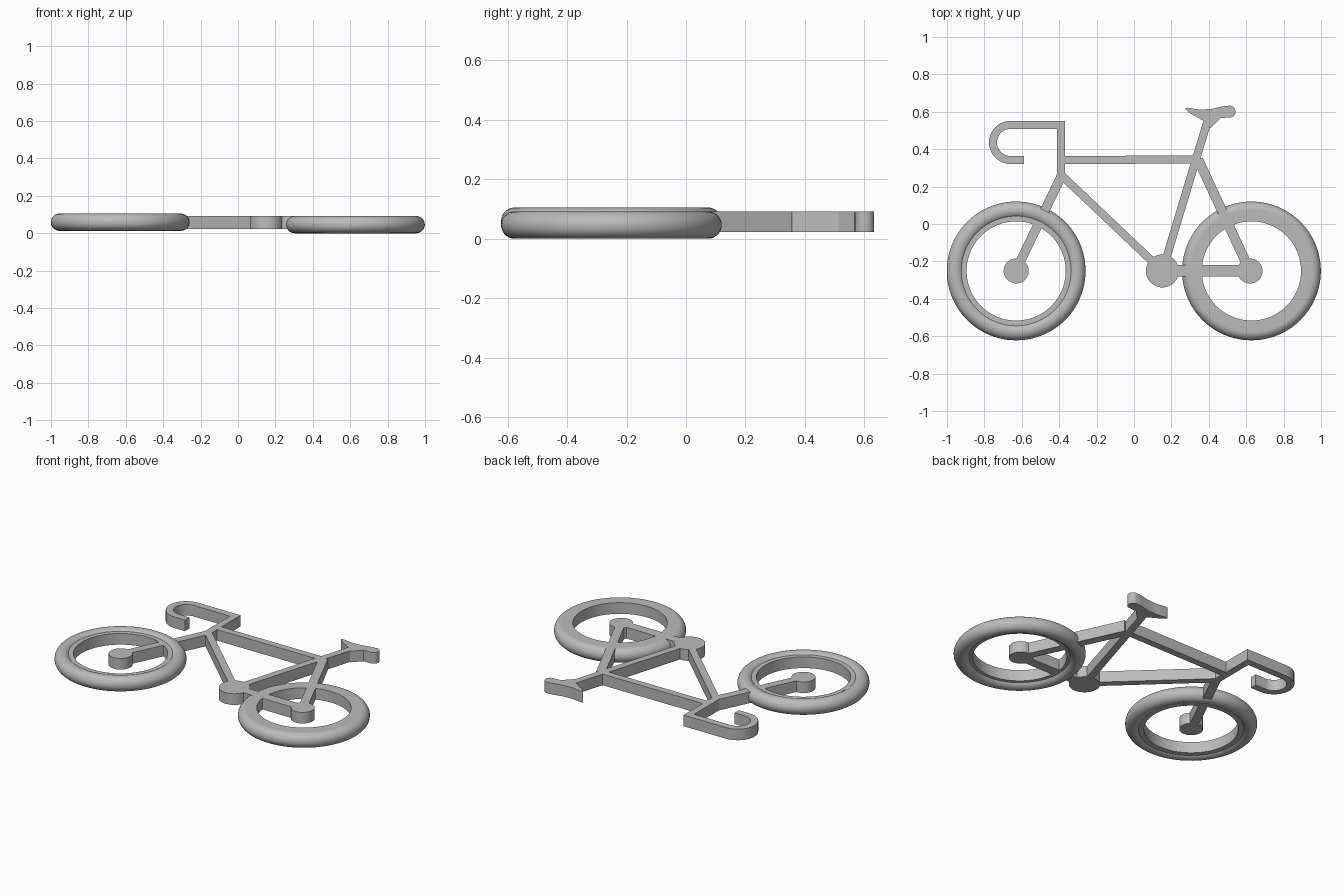
import bpy, bmesh
from math import radians, sin, cos, pi
from mathutils import Vector

if "Cube" in bpy.data.objects:
    bpy.data.objects.remove(bpy.data.objects["Cube"])

GREY = bpy.data.materials.new("plain_grey")
GREY.use_nodes = True
GREY.diffuse_color = (0.5, 0.5, 0.5, 1)
GREY.node_tree.nodes["Principled BSDF"].inputs["Base Color"].default_value = (0.5, 0.5, 0.5, 1)

LOW, HIGH = 0.023, 0.092      # bottom and top of the flat frame
AXLE_Y = -0.251
TUBE = 0.043                  # frame tube width


def finish(name, bm):
    """Turn a bmesh into a named, shaded object."""
    bmesh.ops.recalc_face_normals(bm, faces=bm.faces)
    mesh = bpy.data.meshes.new(name)
    bm.to_mesh(mesh)
    bm.free()
    mesh.materials.append(GREY)
    obj = bpy.data.objects.new(name, mesh)
    bpy.context.collection.objects.link(obj)
    bpy.ops.object.select_all(action='DESELECT')
    obj.select_set(True)
    bpy.context.view_layer.objects.active = obj
    bpy.ops.object.shade_smooth_by_angle(angle=radians(30))
    return obj


def plate(name, outline):
    """Flat outline raised to the frame thickness."""
    bm = bmesh.new()
    face = bm.faces.new([bm.verts.new((x, y, LOW)) for x, y in outline])
    top = bmesh.ops.extrude_face_region(bm, geom=[face])["geom"]
    verts = [v for v in top if isinstance(v, bmesh.types.BMVert)]
    bmesh.ops.translate(bm, verts=verts, vec=(0, 0, HIGH - LOW))
    return finish(name, bm)


def strip(name, path, width=TUBE):
    """Plate of constant width along a path."""
    pts = [Vector(p) for p in path]
    left, right = [], []
    for i, p in enumerate(pts):
        along = (pts[min(i + 1, len(pts) - 1)] - pts[max(i - 1, 0)]).normalized()
        side = Vector((-along.y, along.x)) * width / 2
        left.append(p + side)
        right.append(p - side)
    return plate(name, left + right[::-1])


def disc(name, x, y, radius, sides=48):
    turn = 2 * pi / sides
    return plate(name, [(x + radius * cos(i * turn), y + radius * sin(i * turn))
                        for i in range(sides)])


def lathe(name, profile, x, y, steps=96):
    """Closed (radius, z) profile spun around a vertical axle."""
    bm = bmesh.new()
    verts = [bm.verts.new((r, 0, z)) for r, z in profile]
    edges = [bm.edges.new((verts[i - 1], verts[i])) for i in range(len(verts))]
    bmesh.ops.spin(bm, geom=verts + edges, cent=(0, 0, 0), axis=(0, 0, 1),
                   angle=2 * pi, steps=steps, use_merge=True)
    bmesh.ops.remove_doubles(bm, verts=bm.verts, dist=0.0001)
    bmesh.ops.translate(bm, verts=bm.verts, vec=(x, y, 0))
    return finish(name, bm)


# Wheels: round tyre around a flat rim, with the hub standing free inside
for label, x, tyre_z in (("front", -0.63, 0.059), ("rear", 0.628, 0.046)):
    section = [(0.325 + 0.046 * cos(a * pi / 14), tyre_z + 0.046 * sin(a * pi / 14))
               for a in range(28)]
    lathe(label + "_tyre", section, x, AXLE_Y)
    lathe(label + "_rim", [(0.265, LOW), (0.325, LOW), (0.325, HIGH), (0.265, HIGH)], x, AXLE_Y)
    disc(label + "_hub", x if x < 0 else 0.62, AXLE_Y, 0.067)

# Frame
bracket, rear_axle = (0.152, AXLE_Y), (0.62, AXLE_Y)
head, seat_joint = (-0.387, 0.26), (0.343, 0.345)
disc("crank_disc", *bracket, 0.088)
strip("fork", [(-0.632, AXLE_Y), head], 0.05)
strip("down_tube", [head, bracket])
strip("top_tube", [(-0.39, 0.342), seat_joint])
strip("seat_tube", [bracket, (0.396, 0.56)])
strip("seat_stay", [seat_joint, rear_axle], 0.052)
strip("chain_stay", [bracket, rear_axle], 0.062)

# Stem and dropped handlebar
strip("stem", [(-0.39, 0.25), (-0.39, 0.551)])
bend = [(-0.66 - 0.094 * sin(i * pi / 20), 0.436 + 0.094 * cos(i * pi / 20)) for i in range(21)]
strip("handlebar", [(-0.369, 0.53)] + bend + [(-0.588, 0.342)])

# Saddle with a rounded rear end
tail = [(0.511 + 0.032 * sin(i * pi / 12), 0.601 + 0.032 * cos(i * pi / 12)) for i in range(13)]
plate("saddle", [(0.273, 0.617), (0.29, 0.621), (0.35, 0.612), (0.414, 0.615), (0.468, 0.628)]
      + tail + [(0.463, 0.567), (0.409, 0.513), (0.372, 0.551), (0.297, 0.594)])
